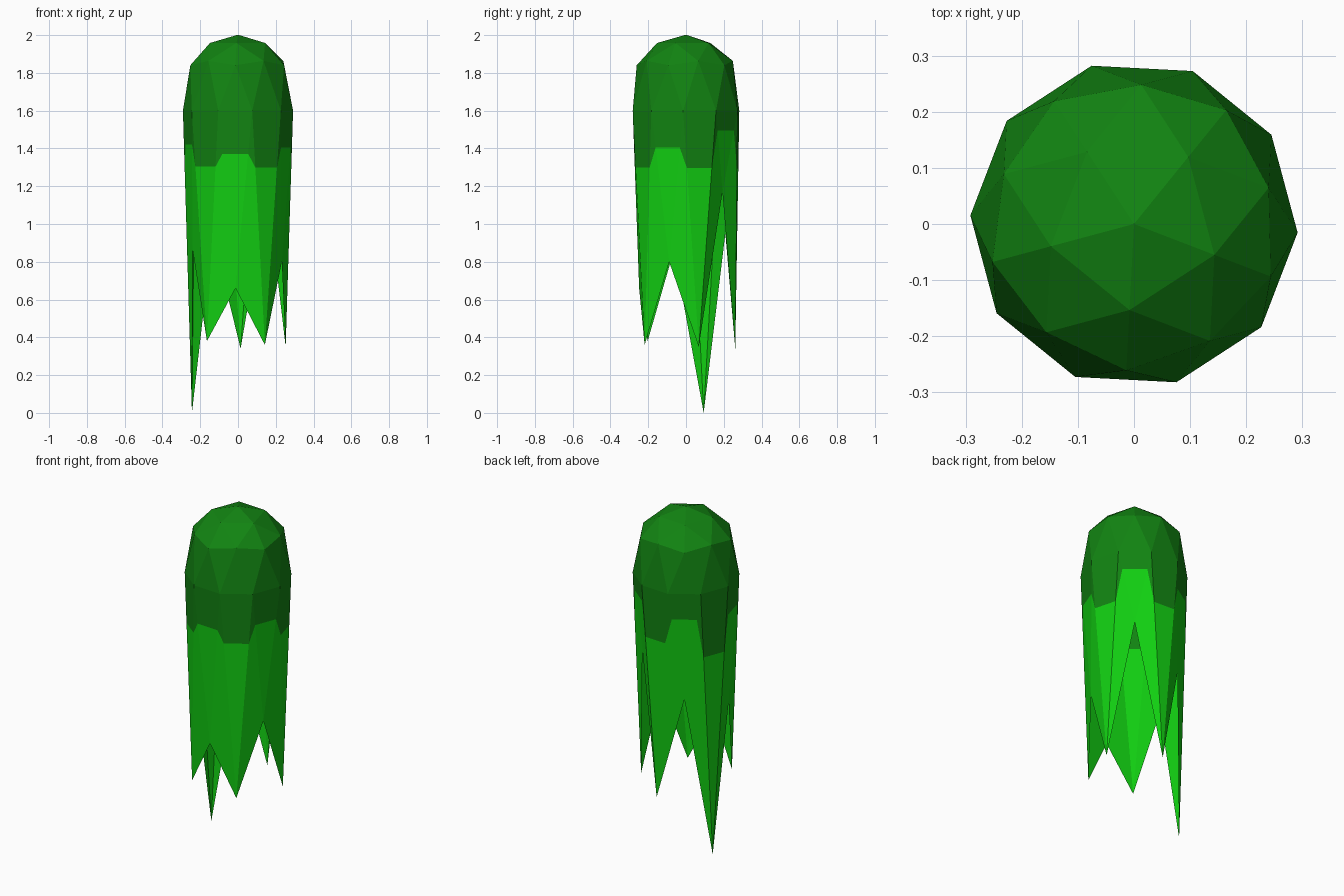
import bpy
import bmesh
from math import atan2, degrees, radians
from mathutils import Matrix

cube = bpy.data.objects.get("Cube")
if cube:
    bpy.data.objects.remove(cube, do_unlink=True)

RADIUS = 0.292
CENTRE_Z = 1.71
EQUATOR_Z = 1.6
FIRST_TIP = 15          # degrees, tips and notches alternate every 36
HEM = [0.35, 1.17, 0.34, 0.95, 0.0, 0.86, 0.38, 0.66, 0.36, 0.8]
BAND = 0.243            # share of each side that keeps the dark colour


def flat_material(name, colour):
    mat = bpy.data.materials.new(name)
    mat.use_nodes = True
    mat.diffuse_color = colour
    mat.node_tree.nodes["Principled BSDF"].inputs["Base Color"].default_value = colour
    return mat


bm = bmesh.new()
bmesh.ops.create_icosphere(bm, subdivisions=2, radius=1,
                           matrix=Matrix.Rotation(radians(-21), 4, 'Z'))

# Open the underside
bottom = [v for v in bm.verts if v.co.z < -0.7]
bmesh.ops.delete(bm, geom=bottom, context='VERTS')
equator = {v for v in bm.verts if abs(v.co.z) < 0.1}
hem = {v for v in bm.verts if v.co.z < -0.1}

# Round dome, lowered equator, ragged hem of long points
for v in bm.verts:
    angle = degrees(atan2(v.co.y, v.co.x))
    v.co *= RADIUS
    v.co.z += CENTRE_Z
    if v in equator:
        v.co.z = EQUATOR_Z
    elif v in hem:
        v.co.z = HEM[round((angle - FIRST_TIP) / 36) % 10]

# Cut the colour line across the hanging sides
cuts = []
for edge in list(bm.edges):
    top = [v for v in edge.verts if v in equator]
    low = [v for v in edge.verts if v in hem]
    if top and low:
        cuts.append(bmesh.utils.edge_split(edge, top[0], BAND)[1])
bmesh.ops.connect_verts(bm, verts=cuts)

# Bright faces are those reaching the hem
for face in bm.faces:
    face.material_index = int(any(v in hem for v in face.verts))
    face.smooth = False

mesh = bpy.data.meshes.new("ragged_canopy")
bm.to_mesh(mesh)
bm.free()
mesh.materials.append(flat_material("dark green", (0.006, 0.23, 0.006, 1)))
mesh.materials.append(flat_material("bright green", (0.006, 0.62, 0.006, 1)))
canopy = bpy.data.objects.new("ragged_canopy", mesh)
bpy.context.collection.objects.link(canopy)
